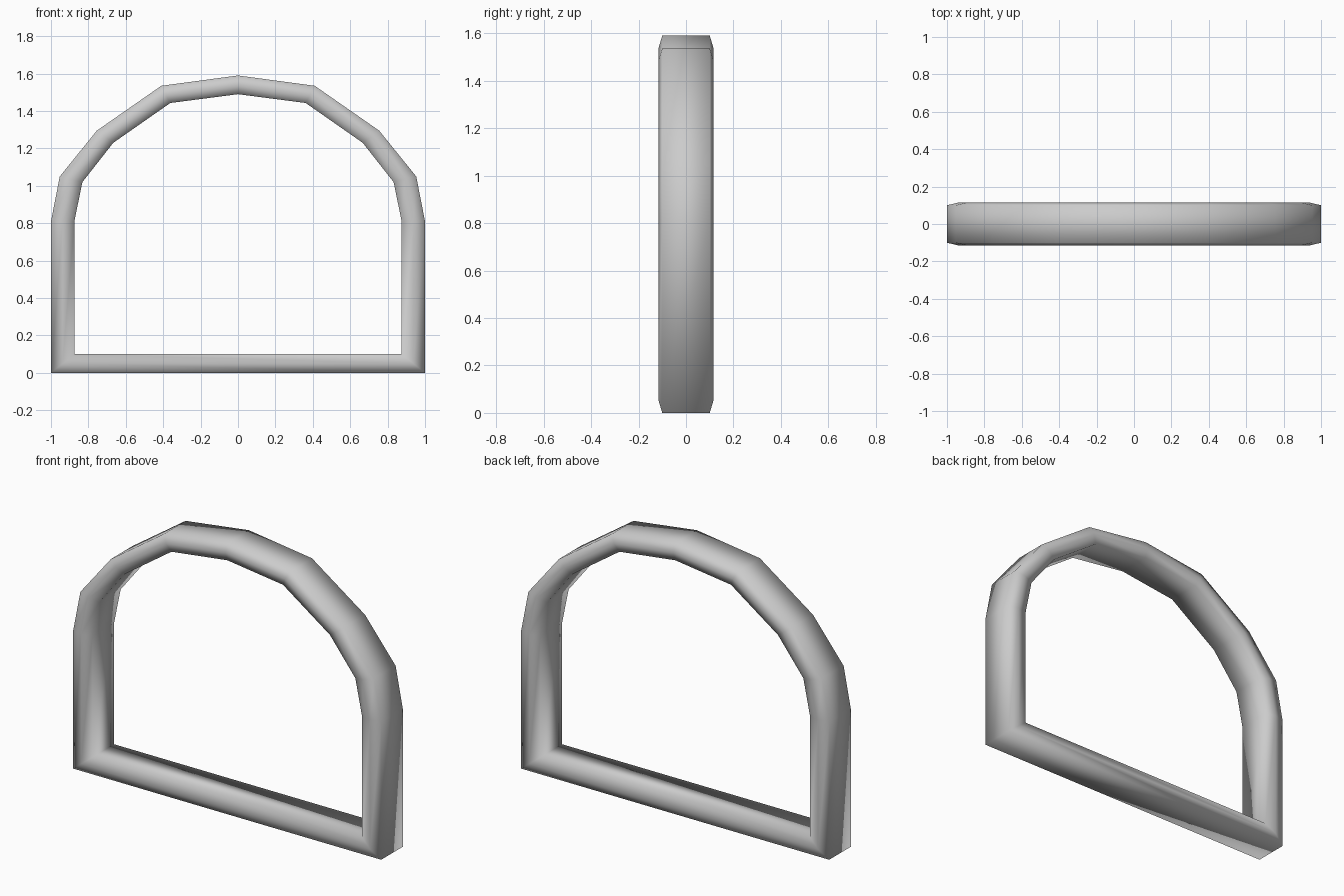
import bpy, bmesh

if "Cube" in bpy.data.objects:
    bpy.data.objects.remove(bpy.data.objects["Cube"])

# Half profile (right side): outer and inner points from the foot to the apex
outer = [(1.0, 0.0), (1.0, 0.81), (0.953, 1.05), (0.755, 1.295), (0.41, 1.535), (0.0, 1.59)]
inner = [(0.875, 0.1), (0.875, 0.81), (0.832, 1.02), (0.667, 1.23), (0.362, 1.443), (0.0, 1.49)]
EDGE_Y, RIDGE_Y = 0.10, 0.115  # half depth at the rims and at the middle ridge


def mirrored(points):
    """Complete the loop by mirroring everything but the apex."""
    return points + [(-x, z) for x, z in reversed(points[:-1])]


# Arched frame: a six-sided section swept around the closed loop
bm = bmesh.new()
rings = []
for (ox, oz), (ix, iz) in zip(mirrored(outer), mirrored(inner)):
    mx, mz = (ox + ix) / 2, (oz + iz) / 2
    section = [(ox, -EDGE_Y, oz), (ox, EDGE_Y, oz), (mx, RIDGE_Y, mz),
               (ix, EDGE_Y, iz), (ix, -EDGE_Y, iz), (mx, -RIDGE_Y, mz)]
    rings.append([bm.verts.new(p) for p in section])
for i, a in enumerate(rings):
    b = rings[(i + 1) % len(rings)]
    for j in range(6):
        k = (j + 1) % 6
        bm.faces.new((a[j], a[k], b[k], b[j]))
bmesh.ops.recalc_face_normals(bm, faces=bm.faces)
for f in bm.faces:
    f.smooth = True

mesh = bpy.data.meshes.new("arched_frame")
bm.to_mesh(mesh)
bm.free()
frame = bpy.data.objects.new("arched_frame", mesh)
bpy.context.collection.objects.link(frame)

# Single plain grey
grey = bpy.data.materials.new("light_grey")
grey.diffuse_color = (0.6, 0.6, 0.6, 1.0)
grey.use_nodes = True
grey.node_tree.nodes["Principled BSDF"].inputs["Base Color"].default_value = grey.diffuse_color
mesh.materials.append(grey)
